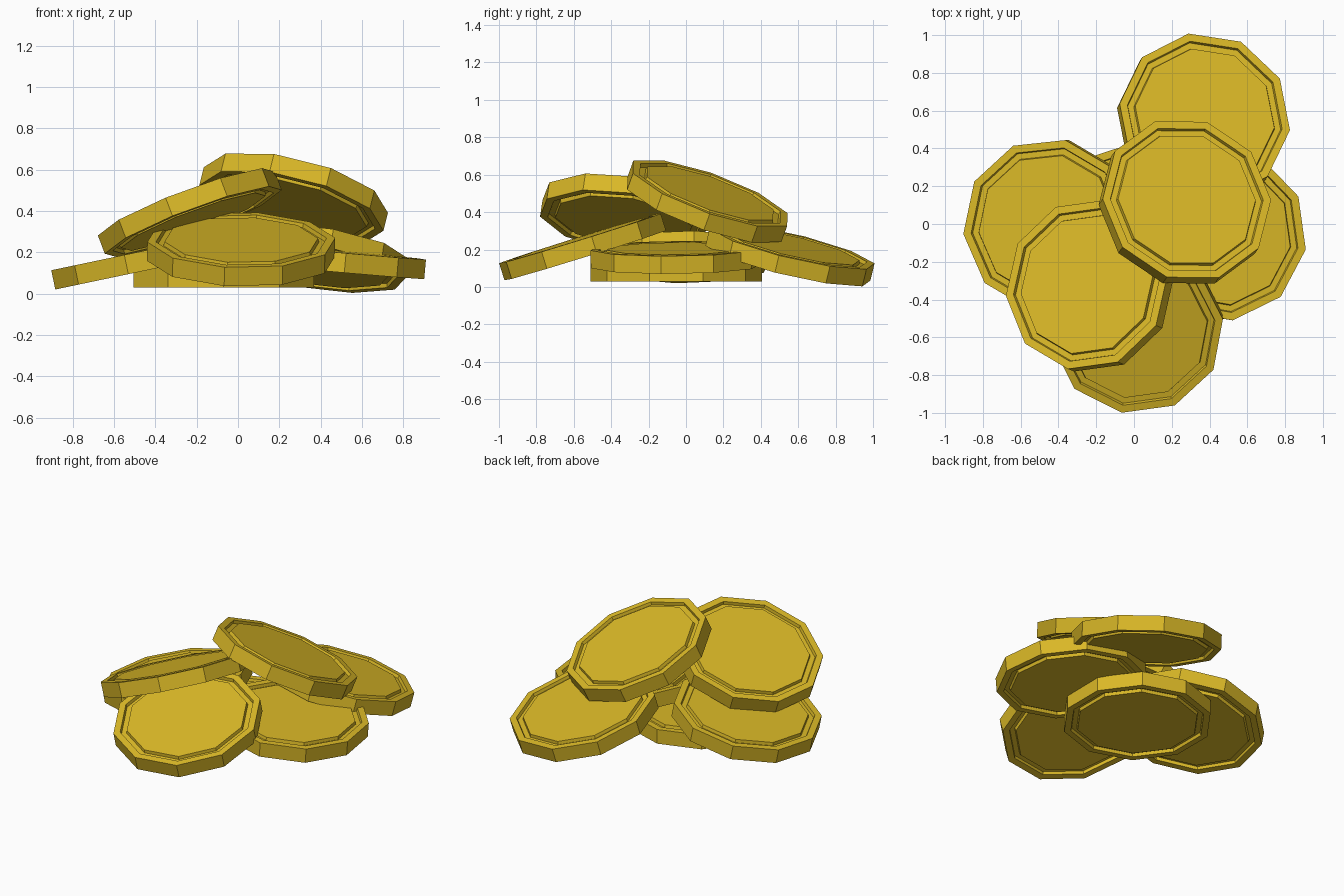
import bpy, bmesh, math
from mathutils import Vector, Matrix

if "Cube" in bpy.data.objects:
    bpy.data.objects.remove(bpy.data.objects["Cube"])

SIDES = 10
R = 0.459          # coin radius
H = 0.0475         # half thickness
GROOVE = 0.02      # depth of the ring groove on each face

gold = bpy.data.materials.new("gold")
gold.diffuse_color = (0.70, 0.48, 0.02, 1)
gold.use_nodes = True
gold.node_tree.nodes["Principled BSDF"].inputs["Base Color"].default_value = gold.diffuse_color

# Half profile (radius, height): disc edge, groove, rim, outer wall, mirrored below
upper = [(0.375, H), (0.38, H - GROOVE), (0.412, H - GROOVE), (0.417, H), (R, H)]
profile = upper + [(r, -z) for r, z in reversed(upper)]


def coin(name, centre, normal, phase):
    bm = bmesh.new()
    rings = []
    for r, z in profile:
        ring = []
        for i in range(SIDES):
            a = math.radians(phase) + 2 * math.pi * i / SIDES
            ring.append(bm.verts.new((r * math.cos(a), r * math.sin(a), z)))
        rings.append(ring)
    for a, b in zip(rings, rings[1:]):
        for i in range(SIDES):
            j = (i + 1) % SIDES
            bm.faces.new((a[i], b[i], b[j], a[j]))
    bm.faces.new(rings[0])
    bm.faces.new(rings[-1][::-1])
    bmesh.ops.recalc_face_normals(bm, faces=bm.faces)
    # Tilt the coin so its face points along the normal
    tilt = Vector((0, 0, 1)).rotation_difference(Vector(normal).normalized())
    bm.transform(Matrix.Translation(centre) @ tilt.to_matrix().to_4x4())
    mesh = bpy.data.meshes.new(name)
    bm.to_mesh(mesh)
    bm.free()
    mesh.materials.append(gold)
    bpy.context.collection.objects.link(bpy.data.objects.new(name, mesh))


# Loose pile: one flat coin, four leaning around it, two on top
coin("flat_bottom_coin", (-0.07, -0.052, 0.077), (0, 0, 1), 18)
coin("back_coin", (0.368, 0.556, 0.173), (0.15, 0.24, 1), 28)
coin("left_coin", (-0.447, -0.005, 0.160), (-0.21, 0, 1), 6)
coin("right_coin", (0.455, -0.055, 0.158), (0.09, -0.01, 1), 26)
coin("front_coin", (0.015, -0.553, 0.214), (0.02, -0.31, 1), 8)
coin("upper_left_coin", (-0.233, -0.327, 0.391), (-0.38, 0.15, 1), 6)
coin("top_coin", (0.269, 0.114, 0.4575), (0.25, 0.36, 1), 2)
